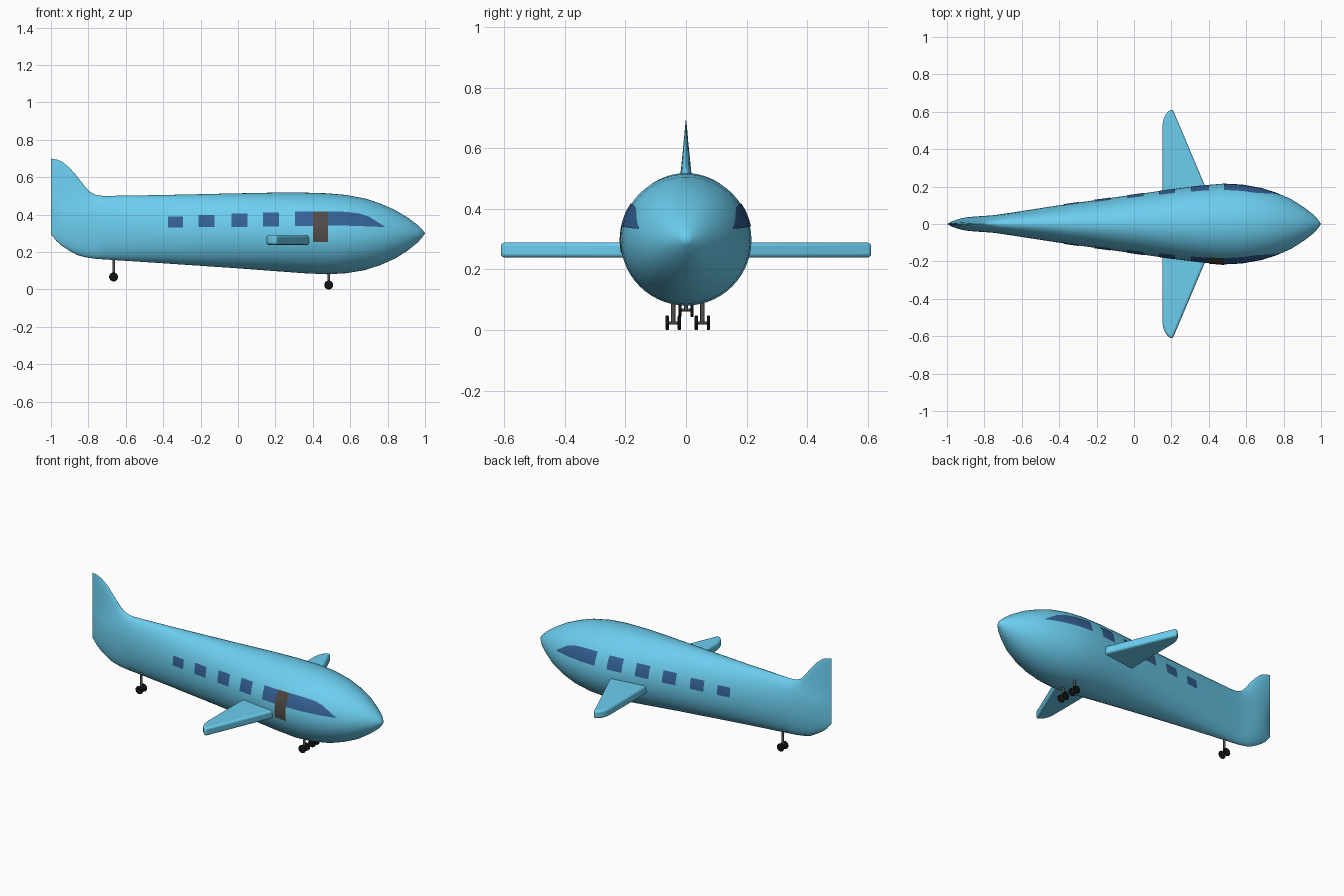
import bpy, bmesh, math

if "Cube" in bpy.data.objects:
    bpy.data.objects.remove(bpy.data.objects["Cube"])

def material(name, rgb):
    m = bpy.data.materials.new(name)
    m.diffuse_color = (*rgb, 1)
    m.use_nodes = True
    m.node_tree.nodes["Principled BSDF"].inputs["Base Color"].default_value = m.diffuse_color
    return m

SKY = material("sky_blue", (0.15, 0.62, 0.87))
GLASS = material("window_blue", (0.035, 0.12, 0.30))
DOOR = material("door_grey", (0.08, 0.07, 0.065))
METAL = material("strut_grey", (0.08, 0.08, 0.085))
TYRE = material("tyre_black", (0.006, 0.006, 0.006))

# Hull stations: x, half width, bottom z, top z, fin lift
STATIONS = [
    (-1.00, 0.000, 0.295, 0.500, 0.200), (-0.97, 0.016, 0.258, 0.500, 0.195),
    (-0.94, 0.026, 0.232, 0.500, 0.183), (-0.90, 0.035, 0.206, 0.500, 0.150),
    (-0.86, 0.039, 0.184, 0.500, 0.105), (-0.82, 0.042, 0.173, 0.500, 0.052),
    (-0.79, 0.044, 0.168, 0.500, 0.020), (-0.76, 0.046, 0.164, 0.500, 0.006),
    (-0.72, 0.051, 0.161, 0.500, 0.000), (-0.40, 0.100, 0.140, 0.505, 0.000),
    (0.00, 0.157, 0.113, 0.514, 0.000), (0.20, 0.185, 0.098, 0.518, 0.000),
    (0.35, 0.205, 0.087, 0.518, 0.000), (0.48, 0.216, 0.081, 0.514, 0.000),
    (0.58, 0.211, 0.087, 0.505, 0.000), (0.68, 0.193, 0.104, 0.486, 0.000),
    (0.76, 0.168, 0.130, 0.460, 0.000), (0.84, 0.133, 0.165, 0.425, 0.000),
    (0.91, 0.088, 0.210, 0.383, 0.000), (0.96, 0.050, 0.250, 0.345, 0.000),
    (0.985, 0.022, 0.278, 0.321, 0.000), (1.00, 0.000, 0.300, 0.300, 0.000)]

def lerp_table(rows, x):
    for a, b in zip(rows, rows[1:]):
        if x <= b[0]:
            t = (x - a[0]) / (b[0] - a[0])
            return [p + (q - p) * t for p, q in zip(a, b)]
    return list(rows[-1])

def add_object(name, bm, mat, smooth=True):
    me = bpy.data.meshes.new(name)
    bm.to_mesh(me)
    bm.free()
    ob = bpy.data.objects.new(name, me)
    bpy.context.collection.objects.link(ob)
    me.materials.append(mat)
    if smooth:
        bpy.ops.object.select_all(action='DESELECT')
        ob.select_set(True)
        bpy.context.view_layer.objects.active = ob
        bpy.ops.object.shade_smooth_by_angle(angle=math.radians(40))
    return ob

# Fuselage and fin as one loft; the fin is the crown of the tail rings pulled up
N = 56
bm = bmesh.new()
rings = []
for x, w, lo, hi, lift in STATIONS:
    ring = []
    for i in range(N):
        a = 2 * math.pi * i / N
        s = math.sin(a)
        z = (lo + hi) / 2 + (hi - lo) / 2 * s + lift * max(0, s) ** 9
        ring.append(bm.verts.new((x, w * math.cos(a), z)))
    rings.append(ring)
for r, q in zip(rings, rings[1:]):
    for i in range(N):
        j = (i + 1) % N
        bm.faces.new((r[i], r[j], q[j], q[i]))
bmesh.ops.remove_doubles(bm, verts=bm.verts, dist=1e-5)
bmesh.ops.recalc_face_normals(bm, faces=bm.faces)
add_object("fuselage", bm, SKY)

# Panels that hug the hull side; rows are x, lower z, upper z
def panel(name, rows, side, mat, nx=4, nz=5):
    bm = bmesh.new()
    grid = []
    for i in range(nx + 1):
        x, lo, hi = lerp_table(rows, rows[0][0] + (rows[-1][0] - rows[0][0]) * i / nx)
        _, w, b, t, _ = lerp_table(STATIONS, x)
        col = []
        for k in range(nz + 1):
            z = lo + (hi - lo) * k / nz
            u = (z - (b + t) / 2) / ((t - b) / 2)
            y = w * math.sqrt(max(0, 1 - u * u)) + 0.003
            col.append(bm.verts.new((x, side * y, z)))
        grid.append(col)
    for c, d in zip(grid, grid[1:]):
        for k in range(nz):
            f = [c[k], d[k], d[k + 1], c[k + 1]]
            bm.faces.new(f if side < 0 else f[::-1])
    add_object(name, bm, mat)

WINDOWS = [(-0.375, -0.295, 0.332, 0.390), (-0.210, -0.125, 0.333, 0.397),
           (-0.035, 0.050, 0.335, 0.405), (0.135, 0.220, 0.337, 0.411),
           (0.305, 0.400, 0.339, 0.416)]
COCKPIT = [(0.48, 0.342, 0.418), (0.58, 0.341, 0.415), (0.65, 0.339, 0.406),
           (0.70, 0.337, 0.390), (0.785, 0.334, 0.336)]
for side, tag in ((-1, "right"), (1, "left")):
    for i, (x0, x1, lo, hi) in enumerate(WINDOWS):
        panel(f"window_{tag}_{i + 1}", [(x0, lo, hi), (x1, lo, hi)], side, GLASS)
    panel(f"cockpit_window_{tag}", COCKPIT, side, GLASS, nx=18)
panel("door", [(0.40, 0.255, 0.417), (0.48, 0.255, 0.418)], -1, DOOR, nz=8)

# Wings: flat plan outline, extruded, with rounded rims
PLAN = [(0.152, 0.10), (0.152, 0.525), (0.157, 0.558), (0.169, 0.585),
        (0.186, 0.604), (0.206, 0.615), (0.375, 0.215), (0.42, 0.10)]
for side, tag in ((-1, "right"), (1, "left")):
    bm = bmesh.new()
    f = bm.faces.new([bm.verts.new((x, side * y, 0.239)) for x, y in PLAN])
    top = bmesh.ops.extrude_face_region(bm, geom=[f])["geom"]
    bmesh.ops.translate(bm, vec=(0, 0, 0.05),
                        verts=[v for v in top if isinstance(v, bmesh.types.BMVert)])
    bmesh.ops.recalc_face_normals(bm, faces=bm.faces)
    wing = add_object("wing_" + tag, bm, SKY)
    bev = wing.modifiers.new("rim", 'BEVEL')
    bev.width, bev.segments = 0.012, 3
    bev.limit_method, bev.angle_limit = 'ANGLE', math.radians(50)

# Landing gear: strut, axle and a pair of thin wheels
def cylinder(name, r, depth, loc, mat, along_y=False, bevel=0):
    bpy.ops.mesh.primitive_cylinder_add(
        vertices=24, radius=r, depth=depth, location=loc,
        rotation=(math.pi / 2 if along_y else 0, 0, 0))
    ob = bpy.context.object
    ob.name = name
    ob.data.materials.append(mat)
    bpy.ops.object.shade_smooth_by_angle(angle=math.radians(40))
    if bevel:
        b = ob.modifiers.new("round", 'BEVEL')
        b.width, b.segments = bevel, 3

def gear(name, x, y, z, top):
    cylinder(name + "_strut", 0.007, top - z, (x, y, (top + z) / 2), METAL)
    cylinder(name + "_axle", 0.005, 0.04, (x, y, z), METAL, True)
    for s in (-1, 1):
        cylinder(f"{name}_wheel_{'right' if s < 0 else 'left'}", 0.024, 0.011,
                 (x, y + s * 0.020, z), TYRE, True, 0.004)

gear("front_gear_right", 0.485, -0.042, 0.024, 0.12)
gear("front_gear_left", 0.485, 0.054, 0.024, 0.12)
gear("rear_gear", -0.665, 0.0, 0.067, 0.19)
